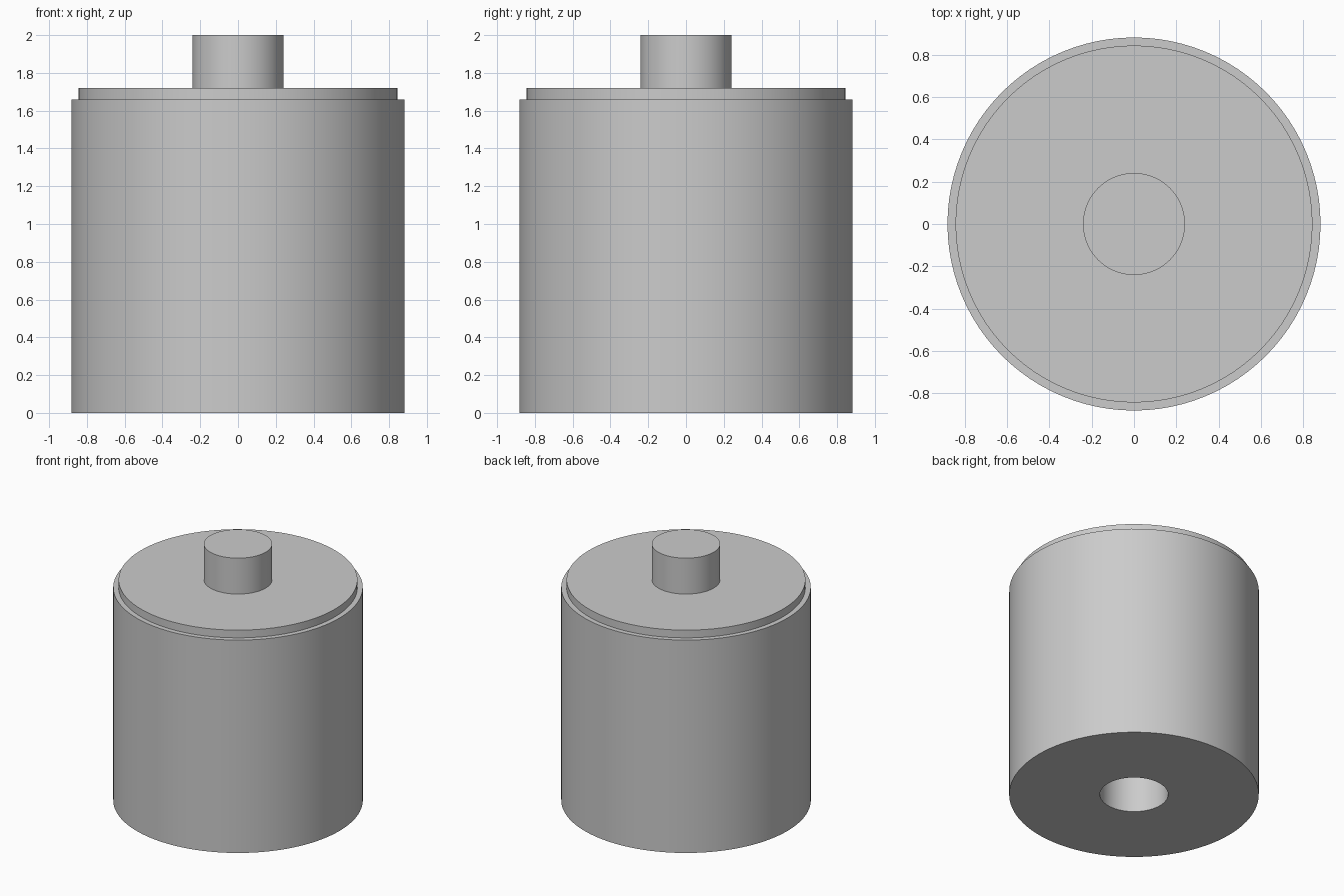
import bpy, bmesh, math
from mathutils import Matrix

old = bpy.data.objects.get("Cube")
if old:
    bpy.data.objects.remove(old, do_unlink=True)

SEGMENTS = 96

grey = bpy.data.materials.new("plain grey")
grey.use_nodes = True
colour = (0.6, 0.6, 0.6, 1)
grey.diffuse_color = colour
grey.node_tree.nodes["Principled BSDF"].inputs["Base Color"].default_value = colour


def lathe(name, profile):
    """Spin a (radius, height) profile that starts and ends on the axis."""
    bm = bmesh.new()
    verts = [bm.verts.new((r, 0, z)) for r, z in profile]
    edges = [bm.edges.new(pair) for pair in zip(verts, verts[1:])]
    bmesh.ops.spin(bm, geom=verts + edges, axis=(0, 0, 1), cent=(0, 0, 0),
                   angle=math.tau, steps=SEGMENTS, use_merge=True)
    bmesh.ops.remove_doubles(bm, verts=bm.verts, dist=0.0001)
    bmesh.ops.recalc_face_normals(bm, faces=bm.faces)
    mesh = bpy.data.meshes.new(name)
    bm.to_mesh(mesh)
    bm.free()
    mesh.materials.append(grey)
    obj = bpy.data.objects.new(name, mesh)
    bpy.context.collection.objects.link(obj)
    bpy.ops.object.select_all(action='DESELECT')
    obj.select_set(True)
    bpy.context.view_layer.objects.active = obj
    bpy.ops.object.shade_smooth_by_angle(angle=math.radians(30))
    return obj


BODY_R, RIM_R, PEG_R = 0.882, 0.844, 0.241
SHOULDER_Z, LID_Z, TOP_Z = 1.66, 1.72, 2.0
SOCKET_DEPTH = 0.3

# Stepped drum with a peg on top and a matching socket underneath
lathe("stepped_drum", [
    (0, SOCKET_DEPTH), (PEG_R, SOCKET_DEPTH), (PEG_R, 0),
    (BODY_R, 0), (BODY_R, SHOULDER_Z),
    (RIM_R, SHOULDER_Z), (RIM_R, LID_Z),
    (PEG_R, LID_Z), (PEG_R, TOP_Z), (0, TOP_Z),
])
